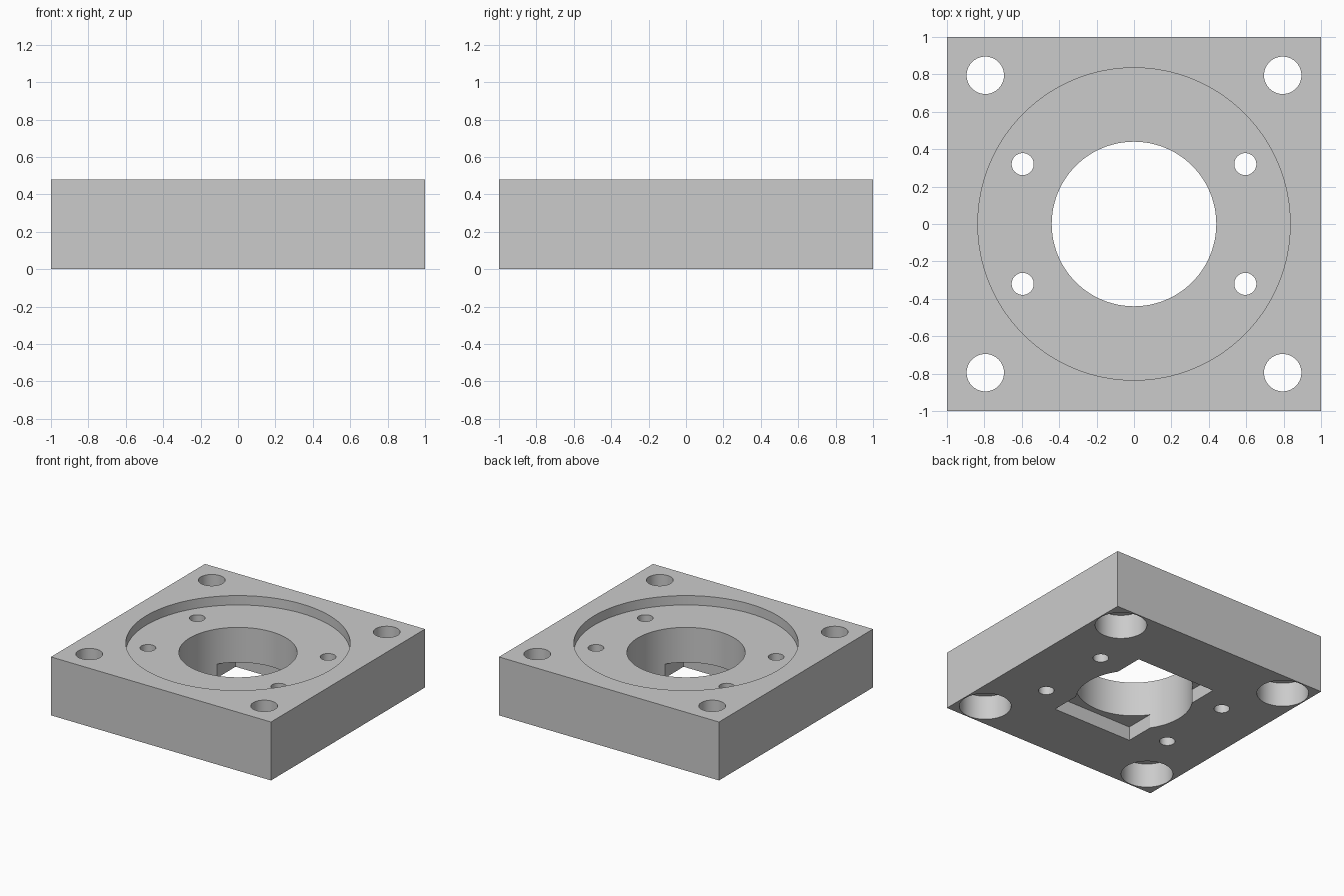
import bpy

HEIGHT = 0.48
OVER = 0.05  # overshoot so cutters pass cleanly through faces

if "Cube" in bpy.data.objects:
    bpy.data.objects.remove(bpy.data.objects["Cube"], do_unlink=True)

grey = bpy.data.materials.new("light_grey")
grey.use_nodes = True
colour = (0.6, 0.6, 0.6, 1)
grey.diffuse_color = colour
grey.node_tree.nodes["Principled BSDF"].inputs["Base Color"].default_value = colour


def box(name, sx, sy, z0, z1):
    bpy.ops.mesh.primitive_cube_add(size=1, location=(0, 0, (z0 + z1) / 2))
    obj = bpy.context.object
    obj.name = name
    obj.scale = (sx, sy, z1 - z0)
    bpy.ops.object.transform_apply(location=True, rotation=False, scale=True)
    return obj


def cylinder(name, x, y, radius, z0, z1, sides=64):
    bpy.ops.mesh.primitive_cylinder_add(
        vertices=sides, radius=radius, depth=z1 - z0, location=(x, y, (z0 + z1) / 2))
    obj = bpy.context.object
    obj.name = name
    return obj


def cut(body, cutter):
    cutter.hide_render = True
    mod = body.modifiers.new(cutter.name, 'BOOLEAN')
    mod.operation = 'DIFFERENCE'
    mod.solver = 'EXACT'
    mod.object = cutter
    bpy.ops.object.select_all(action='DESELECT')
    bpy.context.view_layer.objects.active = body
    body.select_set(True)
    bpy.ops.object.modifier_apply(modifier=mod.name)
    bpy.data.objects.remove(cutter, do_unlink=True)


# Square block
plate = box("mounting_plate", 2, 2, 0, HEIGHT)
plate.data.materials.append(grey)

# Round recess in the top and central bore
cut(plate, cylinder("top_recess", 0, 0, 0.835, HEIGHT - 0.077, HEIGHT + OVER, 128))
cut(plate, cylinder("central_bore", 0, 0, 0.44, -OVER, HEIGHT + OVER, 96))

# Rectangular pocket in the underside
cut(plate, box("bottom_pocket", 0.73, 0.98, -OVER, 0.115))

for sx in (-1, 1):
    for sy in (-1, 1):
        # Corner bolt holes, counterbored from below
        x, y = 0.795 * sx, 0.795 * sy
        cut(plate, cylinder("corner_hole", x, y, 0.1, -OVER, HEIGHT + OVER))
        cut(plate, cylinder("counterbore", x, y, 0.195, -OVER, 0.2))
        # Small screw holes in the recess floor
        cut(plate, cylinder("screw_hole", 0.595 * sx, 0.32 * sy, 0.059, -OVER, HEIGHT + OVER, 48))

bpy.ops.object.select_all(action='DESELECT')
bpy.context.view_layer.objects.active = plate
plate.select_set(True)
bpy.ops.object.shade_smooth_by_angle(angle=0.5)
